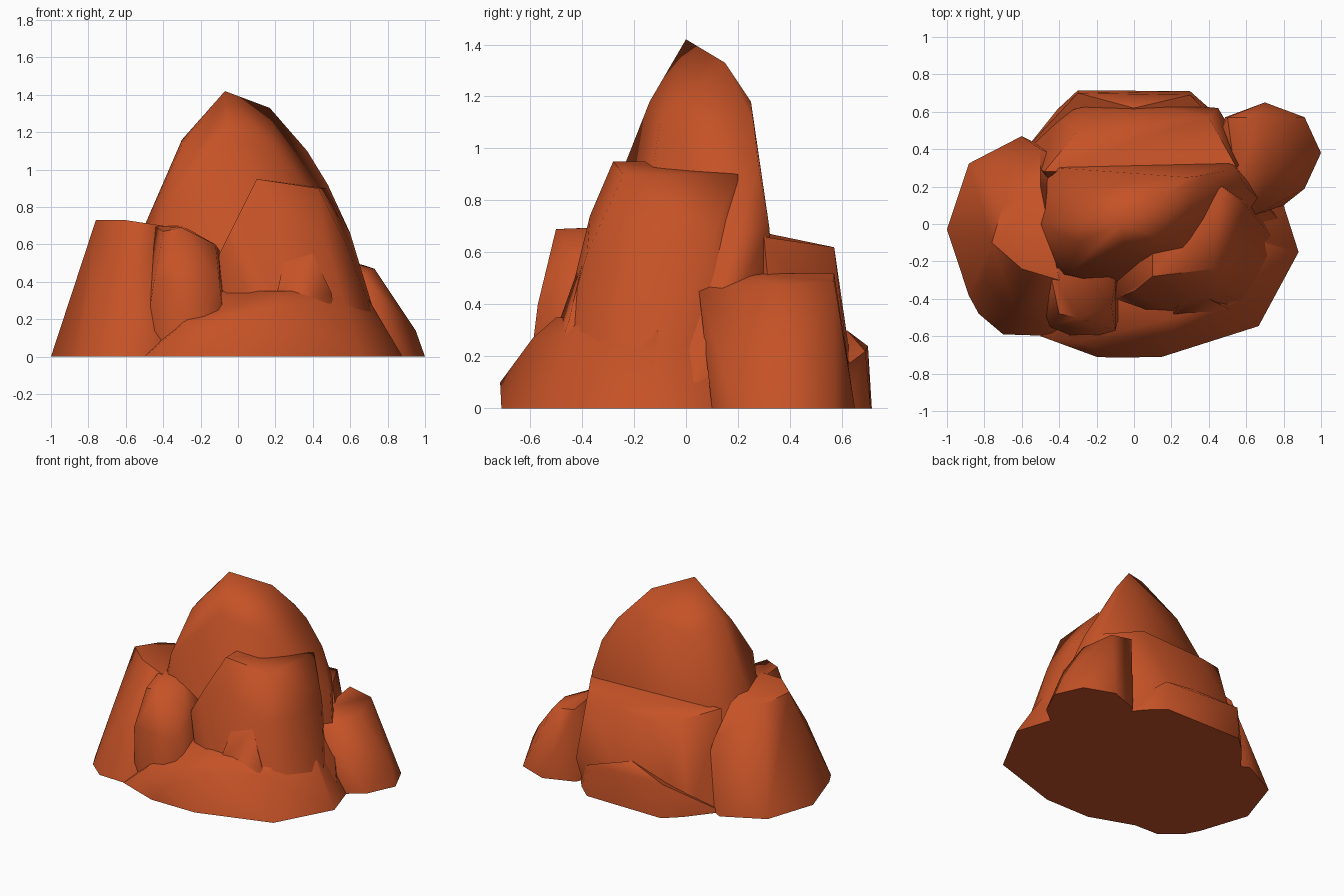
import bpy
import bmesh
import math

default_cube = bpy.data.objects.get("Cube")
if default_cube:
    bpy.data.objects.remove(default_cube, do_unlink=True)

# One warm sandstone colour for the whole rock
sandstone = bpy.data.materials.new("orange_sandstone")
sandstone.use_nodes = True
colour = (.56, .085, .02, 1)
sandstone.diffuse_color = colour
shader = sandstone.node_tree.nodes["Principled BSDF"]
shader.inputs["Base Color"].default_value = colour
shader.inputs["Roughness"].default_value = .9


def outline(x, y, wide, deep, height=0, sides=8):
    """Corners of a level oval outline, by default lying on the ground."""
    corners = []
    for step in range(sides):
        angle = math.tau * step / sides
        corners.append((x + wide * math.cos(angle), y + deep * math.sin(angle), height))
    return corners


def boulder(name, foot, corners):
    """Wrap a faceted boulder around its ground outline and its upper corners."""
    bm = bmesh.new()
    for corner in foot + corners:
        bm.verts.new(corner)
    hull = bmesh.ops.convex_hull(bm, input=bm.verts[:])
    inner = [geom for geom in hull["geom_interior"] if isinstance(geom, bmesh.types.BMVert)]
    bmesh.ops.delete(bm, geom=inner, context='VERTS')
    bmesh.ops.dissolve_limit(bm, angle_limit=math.radians(1),
                             verts=bm.verts[:], edges=bm.edges[:])
    bmesh.ops.recalc_face_normals(bm, faces=bm.faces[:])
    mesh = bpy.data.meshes.new(name)
    bm.to_mesh(mesh)
    bm.free()
    mesh.materials.append(sandstone)
    rock = bpy.data.objects.new(name, mesh)
    bpy.context.collection.objects.link(rock)

    # Soft shading over the shallow facets, crisp ledges
    bpy.ops.object.select_all(action='DESELECT')
    rock.select_set(True)
    bpy.context.view_layer.objects.active = rock
    bpy.ops.object.shade_smooth_by_angle(angle=math.radians(60))


# Tall central peak
boulder(
    "main_peak",
    foot=outline(x=.05, y=0, wide=.75, deep=.38),
    corners=[(-.07, 0, 1.42), (.17, .15, 1.33), (.28, .25, 1.18), (.37, .26, 1.1),
             (-.3, 0, 1.16), (-.2, .2, 1.1), (-.05, -.14, 1.18), (.2, -.1, 1.1),
             (-.3, -.1, 1.13), (.48, .28, .92), (-.4, .3, .7), (.53, .32, .7),
             (.6, .2, .66), (-.35, -.27, .85), (-.5, 0, .7)])

# Broad buttress below the peak
boulder(
    "front_buttress",
    foot=outline(x=.33, y=-.15, wide=.47, deep=.4),
    corners=[(.1, -.28, .95), (.43, -.24, .9), (.47, .2, .9), (.1, -.1, .95),
             (0, -.36, .75), (.2, -.37, .74), (.47, -.38, .6), (-.1, -.4, .55),
             (.6, .1, .66), (.58, -.2, .6)])

# Small knob leaning on the buttress
boulder(
    "front_knob",
    foot=outline(x=.35, y=-.38, wide=.2, deep=.18),
    corners=[(.26, -.4, .58), (.4, -.4, .55), (.5, -.45, .34), (.3, -.3, .6),
             (.2, -.5, .3)])

# Shoulder at the front
boulder(
    "front_shoulder",
    foot=outline(x=-.28, y=-.38, wide=.23, deep=.24),
    corners=[(-.4, -.48, .67), (-.3, -.5, .69), (-.12, -.44, .6), (-.1, -.3, .57),
             (-.3, -.2, .7), (-.45, -.25, .7), (-.45, -.55, .4), (-.1, -.57, .4)])

# Shoulder at the side
boulder(
    "side_shoulder",
    foot=outline(x=-.6, y=-.03, wide=.4, deep=.5),
    corners=[(-.76, -.1, .73), (-.6, -.24, .73), (-.4, -.3, .7), (-.7, .1, .7),
             (-.5, .2, .7), (-.83, 0, .43), (-.8, -.3, .35), (-.62, -.5, .33),
             (-.7, -.59, 0), (-.4, -.6, 0), (-.83, -.48, 0), (-.5, .4, .5)])

# Flat ledge behind the peak
boulder(
    "back_ledge",
    foot=outline(x=0, y=.36, wide=.6, deep=.3),
    corners=[(-.48, .28, .68), (-.3, .5, .63), (-.1, .57, .6), (.4, .57, .62),
             (.55, .3, .66), (-.3, .62, .25), (.45, .62, .2)])

# Rubble along the back foot
boulder(
    "back_rubble",
    foot=outline(x=0, y=.4, wide=.58, deep=.3),
    corners=[(-.3, .715, 0), (-.3, .7, .24), (.3, .71, 0), (.3, .69, .22),
             (0, .62, .3)])

# Low outcrop at the back corner
boulder(
    "corner_outcrop",
    foot=outline(x=.7, y=.38, wide=.3, deep=.27),
    corners=[(.95, .4, .14), (.87, .45, .26), (.8, .3, .3), (.73, .35, .47),
             (.67, .57, .49), (.5, .57, .52), (.55, .2, .52), (.65, .05, .45),
             (.8, .1, 0)])

# Apron of stone along the front foot, rising gently to the buttress
boulder(
    "front_apron",
    foot=outline(x=.15, y=-.15, wide=.73, deep=.56),
    corners=outline(x=.2, y=-.1, wide=.52, deep=.49, height=.27)
    + outline(x=.22, y=-.1, wide=.45, deep=.4, height=.35)
    + [(-.5, -.6, 0), (-.2, -.71, 0), (-.1, -.715, .1), (.8, .1, 0), (-.3, -.63, .17)])
